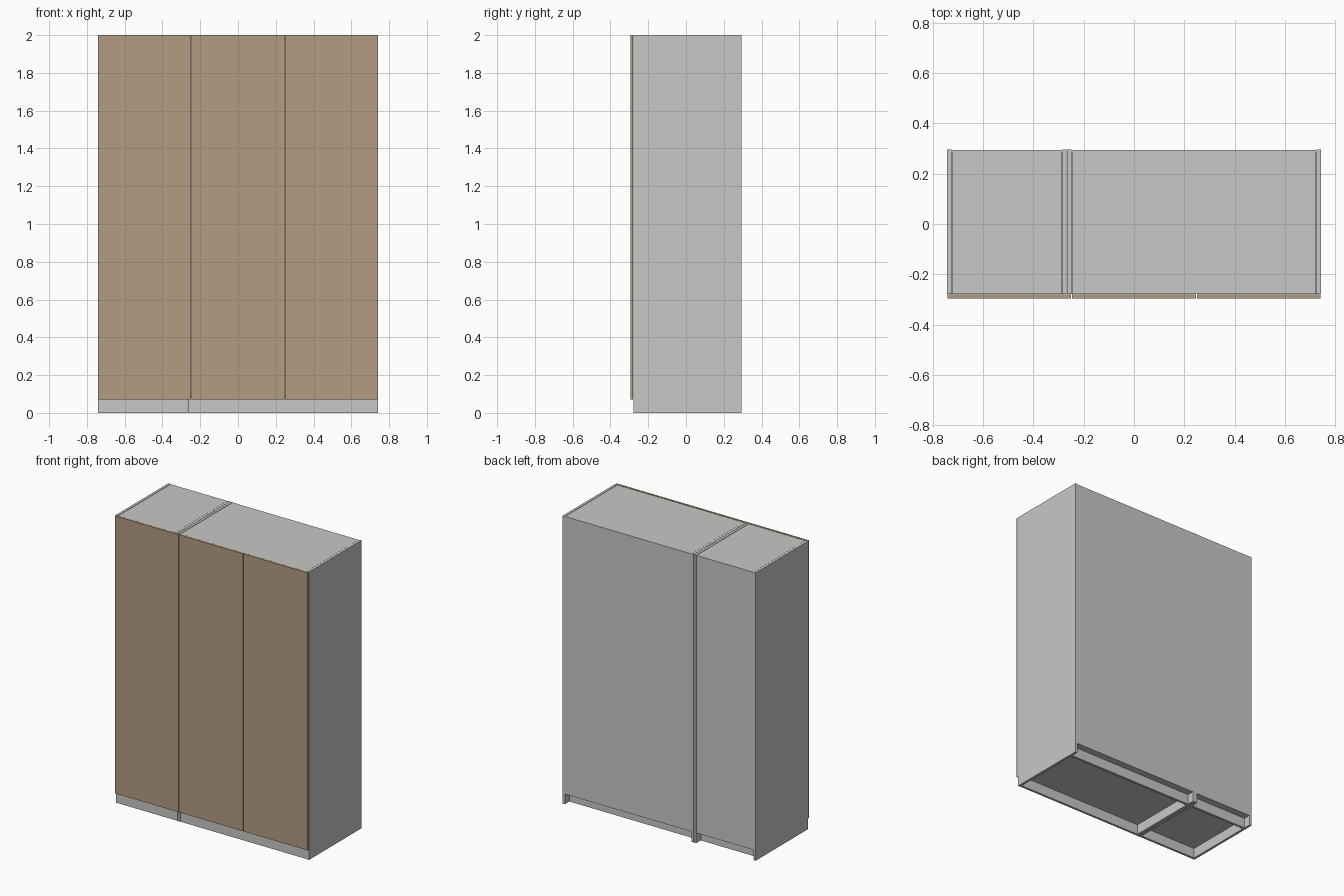
import bpy

if "Cube" in bpy.data.objects:
    bpy.data.objects.remove(bpy.data.objects["Cube"], do_unlink=True)


def material(name, rgb):
    mat = bpy.data.materials.new(name)
    mat.use_nodes = True
    mat.diffuse_color = (*rgb, 1)
    mat.node_tree.nodes["Principled BSDF"].inputs["Base Color"].default_value = (*rgb, 1)
    return mat


GREY = material("light grey board", (0.58, 0.58, 0.57))
WOOD = material("brown wood", (0.456, 0.333, 0.223))


def board(name, x, y, z, mat=GREY):
    """Flat board given by its (low, high) extent on each axis."""
    bpy.ops.mesh.primitive_cube_add(size=1, location=[sum(r) / 2 for r in (x, y, z)])
    ob = bpy.context.object
    ob.name = name
    ob.scale = [r[1] - r[0] for r in (x, y, z)]
    bpy.ops.object.transform_apply(location=False, rotation=False)
    ob.data.materials.append(mat)


T = 0.017                     # board thickness
LEFT, RIGHT = 0.742, -0.742
SEAM = -0.267                 # where the two cabinets meet
FRONT, BACK = -0.279, 0.295
KICK, TOP = 0.07, 2.0
GAP = 0.002


def cabinet(name, x0, x1):
    a, b = x0 + T, x1 - T
    # side boards run down to the floor
    board(name + "_right_side", (x0, a), (FRONT, BACK), (0, TOP))
    board(name + "_left_side", (b, x1), (FRONT, BACK), (0, TOP))
    # top, floor and back
    board(name + "_top", (a + GAP, b - GAP), (FRONT, BACK - 0.008), (TOP - T, TOP - 0.001))
    board(name + "_floor", (a, b), (FRONT, BACK - 0.008), (KICK, KICK + T))
    board(name + "_back", (a, b), (BACK - 0.008, BACK - 0.001), (KICK, TOP - 0.001))
    # kick rails under the floor
    board(name + "_front_plinth", (a, b), (FRONT + 0.001, FRONT + T), (0, KICK))
    board(name + "_back_rail", (a, b), (BACK - 0.05 - T, BACK - 0.05), (0, KICK))


cabinet("narrow_cabinet", RIGHT, SEAM - GAP / 2)
cabinet("wide_cabinet", SEAM + GAP / 2, LEFT)

# three equal doors
width = (LEFT - RIGHT) / 3
for i, name in enumerate(("right_door", "middle_door", "left_door")):
    x = RIGHT + i * width
    board(name, (x + GAP, x + width - GAP), (-0.295, FRONT - GAP), (KICK + GAP, TOP), WOOD)
